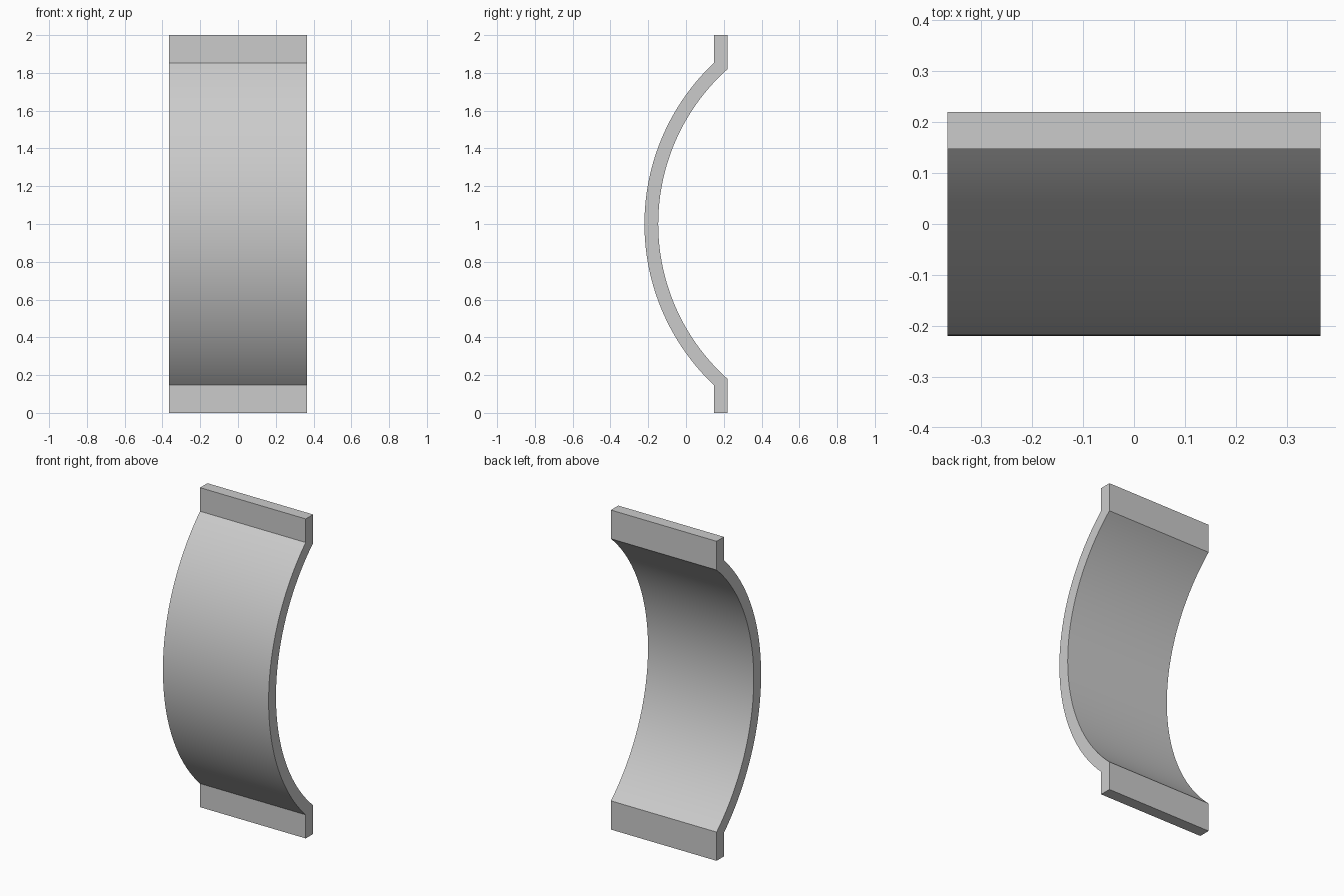
import bpy
import bmesh
import math

default = bpy.data.objects.get("Cube")
if default:
    bpy.data.objects.remove(default, do_unlink=True)

HALF_WIDTH = 0.366
BACK, FRONT = 0.22, 0.147      # tab faces in y
CENTRE_Y, CENTRE_Z = 0.953, 1.0
R_OUT, R_IN = 1.173, 1.1
SEGMENTS = 64

# Plain grey material
grey = bpy.data.materials.new("plain grey")
grey.use_nodes = True
colour = (0.6, 0.6, 0.6, 1.0)
grey.diffuse_color = colour
grey.node_tree.nodes["Principled BSDF"].inputs["Base Color"].default_value = colour


def arc(radius, end_y):
    """Arc points from bottom to top, ending on the plane y = end_y."""
    half = math.acos((CENTRE_Y - end_y) / radius)
    angles = [half * (2 * i / SEGMENTS - 1) for i in range(SEGMENTS + 1)]
    return [(CENTRE_Y - radius * math.cos(a), CENTRE_Z + radius * math.sin(a))
            for a in angles]


# Side profile: bowed strip with a straight tab at each end
outer = [(FRONT, 0)] + arc(R_OUT, FRONT) + [(FRONT, 2)]
inner = [(BACK, 0)] + arc(R_IN, BACK) + [(BACK, 2)]

# Sweep the profile across the width
bm = bmesh.new()
rows = []
for (yo, zo), (yi, zi) in zip(outer, inner):
    rows.append([bm.verts.new((x, y, z)) for x, y, z in (
        (-HALF_WIDTH, yo, zo), (HALF_WIDTH, yo, zo),
        (HALF_WIDTH, yi, zi), (-HALF_WIDTH, yi, zi))])
for low, high in zip(rows, rows[1:]):
    for i in range(4):
        j = (i + 1) % 4
        bm.faces.new((low[i], low[j], high[j], high[i]))
bm.faces.new(rows[0][::-1])
bm.faces.new(rows[-1])
bmesh.ops.recalc_face_normals(bm, faces=bm.faces)

mesh = bpy.data.meshes.new("curved_bracket")
bm.to_mesh(mesh)
bm.free()
mesh.materials.append(grey)
bracket = bpy.data.objects.new("curved_bracket", mesh)
bpy.context.collection.objects.link(bracket)

# Smooth bow, sharp edges
bpy.ops.object.select_all(action='DESELECT')
bracket.select_set(True)
bpy.context.view_layer.objects.active = bracket
bpy.ops.object.shade_smooth_by_angle(angle=math.radians(30))
